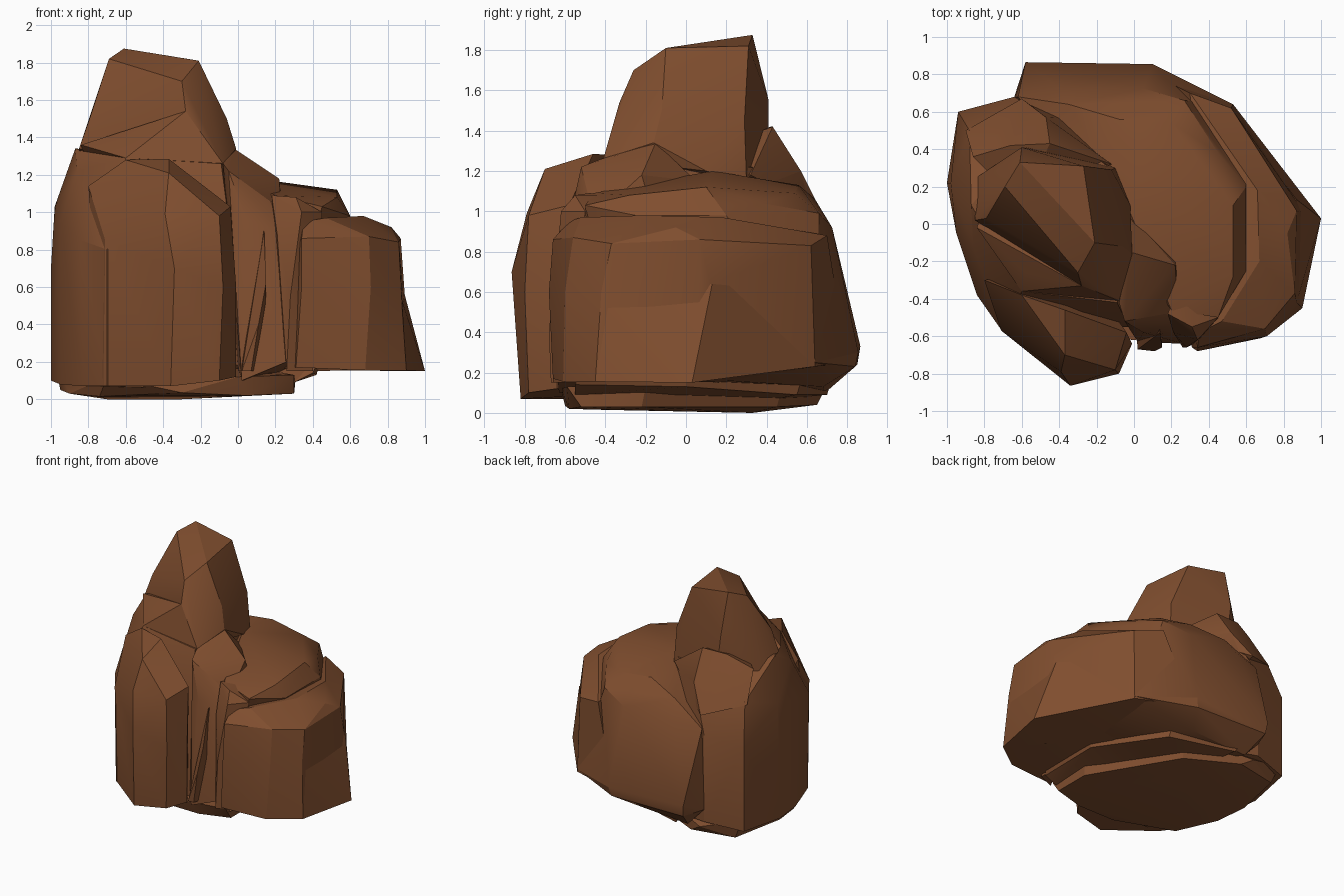
import bpy, bmesh, math

brown = bpy.data.materials.new("earth_brown")
brown.diffuse_color = (0.215, 0.076, 0.028, 1)


def boulder(name, points):
    """Faceted chunk of stone wrapped around a few corner points."""
    bm = bmesh.new()
    for p in points:
        bm.verts.new(p)
    bmesh.ops.convex_hull(bm, input=bm.verts[:])
    bmesh.ops.delete(bm, geom=[v for v in bm.verts if not v.link_faces], context='VERTS')
    bmesh.ops.dissolve_limit(bm, angle_limit=math.radians(4),
                             verts=bm.verts[:], edges=bm.edges[:])
    bmesh.ops.recalc_face_normals(bm, faces=bm.faces[:])
    me = bpy.data.meshes.new(name)
    bm.to_mesh(me)
    bm.free()
    me.materials.append(brown)
    ob = bpy.data.objects.new(name, me)
    bpy.context.collection.objects.link(ob)
    bpy.ops.object.select_all(action='DESELECT')
    ob.select_set(True)
    bpy.context.view_layer.objects.active = ob
    bpy.ops.object.shade_smooth_by_angle(angle=math.radians(24))
    return ob


# Tall left body
boulder("left_body", [
    (-1, .22, .10), (-.94, .60, .12), (-.64, .68, .15), (-.95, -.05, .08),
    (-.83, -.38, .07), (-.70, -.56, .07), (-.05, -.55, .05), (-.05, .55, .1),
    (-1, .22, .70), (-.94, .60, .80), (-.64, .68, .85), (-.95, -.05, .95),
    (-.84, -.38, .85), (-.70, -.58, .80), (-.03, -.55, .8),
    (-.98, .22, 1.03), (-.88, .50, 1.12), (-.87, .10, 1.34), (-.86, -.12, 1.22),
    (-.60, -.36, 1.29), (-.09, -.42, 1.26), (-.03, -.16, 1.30),
    (-.47, .57, 1.20), (-.12, .29, 1.22)])

# Front buttress with a steep right shoulder
boulder("front_buttress", [
    (-.36, -.82, .07), (-.10, -.78, .10), (-.01, -.64, .12), (-.72, -.54, .07),
    (-.34, -.865, .70), (-.08, -.80, .60), (-.01, -.64, .60), (-.71, -.57, .85),
    (-.39, -.79, .99), (-.10, -.78, .98), (-.04, -.58, 1.03),
    (-.37, -.70, 1.21), (-.37, -.46, 1.285), (-.60, -.38, 1.28), (-.80, -.30, 1.14),
    (-.3, -.2, .1)])

# Peak with a slanted front left side, and the step below it
boulder("peak", [
    (-.61, .33, 1.875), (-.69, .20, 1.82), (-.21, -.10, 1.81), (-.27, .31, 1.82),
    (-.73, .11, 1.65), (-.30, -.26, 1.70), (-.79, .03, 1.51), (-.28, -.33, 1.54),
    (-.06, -.12, 1.50), (-.12, .29, 1.45), (-.60, .41, 1.55),
    (-.85, .02, 1.34), (-.50, -.22, 1.28), (-.08, -.41, 1.26), (-.01, -.16, 1.34),
    (-.02, .10, 1.20), (-.10, .30, 1.15), (-.55, .41, 1.15), (-.84, .25, 1.25)])
boulder("peak_step", [
    (-.28, -.33, 1.54), (-.58, -.26, 1.40), (-.60, -.36, 1.29), (-.08, -.41, 1.26),
    (-.40, 0, 1.45), (-.40, 0, 1.2), (-.84, -.02, 1.36), (-.80, .10, 1.25)])

# Back shoulder under the peak
boulder("peak_back_shoulder", [
    (-.66, .42, 1.42), (-.45, .43, 1.42), (-.70, .50, 1.28), (-.47, .57, 1.20),
    (-.86, .36, 1.33), (-.90, .50, 1.10), (-.60, .67, 1.00), (-.12, .32, 1.18),
    (-.60, .10, 1.30), (-.60, .10, .90)])

# Thin fins in the front cleft
boulder("cleft_ridge", [
    (-.02, -.15, 1.34), (.22, -.22, 1.18), (.17, -.48, 1.06), (-.08, -.42, 1.26),
    (-.05, -.52, 1.22), (.05, -.58, .95), (.24, -.53, .90), (.29, -.59, .55),
    (.26, -.64, .20), (.02, -.63, .10), (-.02, .05, 1.15), (.0, .1, .1), (.25, .1, .1)])
boulder("cleft_fin", [
    (.14, -.58, .90), (.15, -.66, .62), (.11, -.68, .40), (.02, -.67, .15),
    (.07, -.67, .15), (.14, -.45, .15), (.0, -.45, .15), (.12, -.45, .90)])
boulder("cleft_slab", [
    (.18, -.48, 1.09), (.31, -.55, 1.08), (.34, -.62, 1.00), (.21, -.58, .88),
    (.28, -.66, .55), (.26, -.66, .15), (.40, -.60, .15), (.40, -.40, .15),
    (.25, -.30, 1.08), (.45, -.50, 1.0)])

# Rounded back mass
boulder("back_mass", [
    (-.05, .13, 1.20), (.21, .10, 1.16), (-.08, .56, 1.13), (.20, .54, 1.09),
    (.53, .10, 1.12), (.53, -.28, 1.08), (.45, -.50, 1.03), (.20, -.46, 1.09),
    (.27, .66, .99), (.45, .38, 1.04), (.60, .20, .98), (.60, -.25, .98),
    (-.35, .64, 1.06), (-.40, .725, .92), (.05, .725, .92), (-.62, .68, .90),
    (-.58, .865, .33), (.10, .855, .30), (.53, .64, .25), (-.57, .85, .24),
    (.08, .84, .23), (-.64, .68, .25), (-.50, .69, .10), (.0, .68, .13),
    (.45, .2, .16), (.2, -.4, .16)])

# Lower right shoulder
boulder("right_shoulder", [
    (.31, -.66, .17), (.68, -.61, .155), (.90, -.45, .155), (.92, .06, .155),
    (.53, .64, .23), (.10, .80, .25), (.10, .20, .15),
    (.34, -.68, .60), (.71, -.60, .60), (.87, -.42, .60), (.87, .12, .64),
    (.34, -.66, .86), (.70, -.56, .87), (.86, -.37, .84), (.87, .07, .86),
    (.35, -.58, .95), (.47, -.52, .97), (.67, -.20, .98), (.66, .18, .97),
    (.82, -.05, .92), (.52, .62, .83), (.30, .70, .88)])

# Flared foot on the right
boulder("right_spur", [
    (1, .03, .15), (.87, .13, .64), (.87, -.42, .55), (.90, -.45, .155),
    (.53, .64, .23), (.55, .55, .6), (.5, 0, .155), (.5, 0, .5)])

# Undercut base and its ledge
boulder("base", [
    (-.95, .15, .05), (-.90, -.10, .03), (-.74, -.40, .015), (-.30, -.60, .035),
    (.05, -.58, .02), (.30, -.52, .03), (.30, -.22, .03), (-.20, -.20, 0),
    (-.70, .33, 0), (-.30, .33, 0), (-.85, .58, .04), (-.50, .65, .04),
    (-.1, .45, .03), (-.98, .22, .20), (-.92, .60, .20), (-.60, .68, .10),
    (-.70, -.54, .12), (.0, -.62, .12), (.30, -.59, .13), (.31, -.20, .13),
    (-.08, .50, .2)])
boulder("base_ledge", [
    (.40, -.55, .14), (.42, .0, .13), (.12, .55, .09), (-.40, .70, .09),
    (.15, -.10, .08), (-.30, .40, .06), (.30, -.55, .09),
    (.45, -.50, .25), (.45, .0, .25), (.10, .60, .25), (-.50, .75, .25)])
